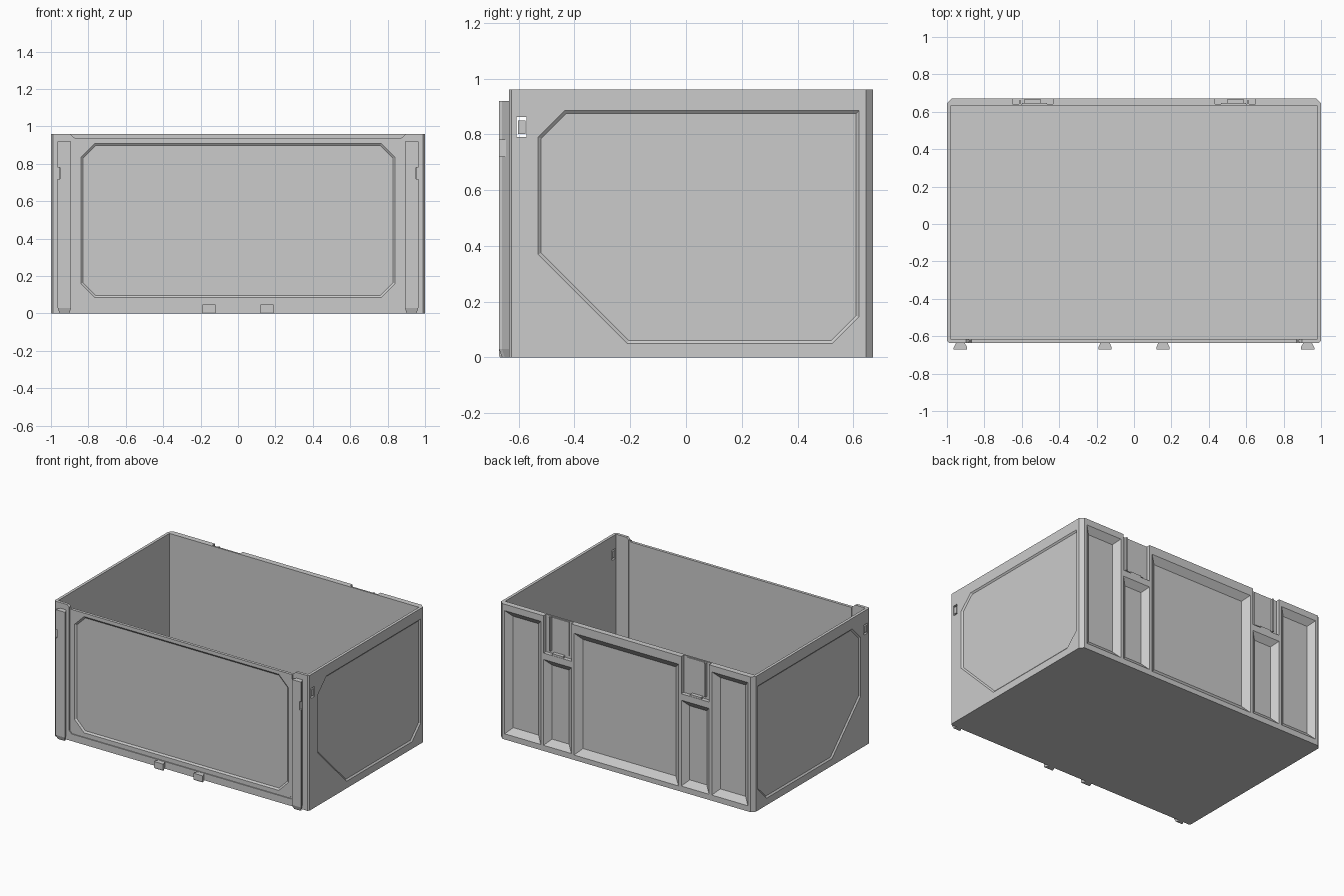
import bpy, bmesh
from mathutils import Vector

if "Cube" in bpy.data.objects:
    bpy.data.objects.remove(bpy.data.objects["Cube"])


def loft(name, rings):
    """Closed solid through rings of equal point count."""
    bm = bmesh.new()
    vs = [[bm.verts.new(p) for p in r] for r in rings]
    n = len(vs[0])
    for a, b in zip(vs, vs[1:]):
        for i in range(n):
            bm.faces.new((a[i], a[(i + 1) % n], b[(i + 1) % n], b[i]))
    bm.faces.new(vs[0])
    bm.faces.new(vs[-1])
    bmesh.ops.recalc_face_normals(bm, faces=bm.faces)
    me = bpy.data.meshes.new(name)
    bm.to_mesh(me)
    bm.free()
    ob = bpy.data.objects.new(name, me)
    bpy.context.collection.objects.link(ob)
    return ob


def box(name, x0, x1, y0, y1, z0, z1):
    base = [(x0, y0), (x1, y0), (x1, y1), (x0, y1)]
    return loft(name, [[(x, y, z) for x, y in base] for z in (z0, z1)])


def cut(ob, cutter):
    m = ob.modifiers.new("cut", 'BOOLEAN')
    m.operation, m.solver, m.object = 'DIFFERENCE', 'EXACT', cutter
    bpy.context.view_layer.objects.active = ob
    bpy.ops.object.modifier_apply(modifier=m.name)
    bpy.data.objects.remove(cutter)


def inset(poly, d):
    """Offset a counter-clockwise polygon inwards by d."""
    out, n = [], len(poly)
    for i in range(n):
        a, b, c = (Vector(poly[(i + k) % n]) for k in (-1, 0, 1))
        e, f = (b - a).normalized(), (c - b).normalized()
        n1, n2 = Vector((-e.y, e.x)), Vector((-f.y, f.x))
        out.append(tuple(b + (n1 + n2) * d / (1 + n1.dot(n2))))
    return out


def recess(ob, poly, face, inward, depth, slope, place):
    """Sunken panel with sloped sides; place(u, v, w) maps to 3D."""
    e = 0.01
    outer = inset(poly, -slope * e / depth)
    inner = inset(poly, slope)
    cut(ob, loft("cutter", [[place(u, v, face - inward * e) for u, v in outer],
                            [place(u, v, face + inward * depth) for u, v in inner]]))


def on_y(u, v, w):
    return (u, w, v)


def on_x(u, v, w):
    return (w, u, v)


def rect(u0, u1, v0, v1):
    return [(u0, v0), (u1, v0), (u1, v1), (u0, v1)]


# Open-topped crate shell with chamfered vertical corners
plan = [(-.99, -.635), (.99, -.635), (1, -.625), (1, .645),
        (.975, .67), (-.975, .67), (-1, .645), (-1, -.625)]
crate = loft("crate_body", [[(x, y, z) for x, y in plan] for z in (0, .96)])
cut(crate, box("cutter", -.98, .98, -.615, .63, .02, 1.1))

# Lowered front rim between the corner posts
rim = [(-.87, .935), (.87, .935), (.91, .97), (-.91, .97)]
cut(crate, loft("cutter", [[(x, y, z) for x, z in rim] for y in (-.7, -.6)]))

# Seam around the front door, outside and inside
seam = [(-.87, .97), (-.882, .97), (-.882, .07), (-.862, .05), (.862, .05), (.882, .07),
        (.882, .97), (.87, .97), (.87, .076), (.856, .062), (-.856, .062), (-.87, .076)]
cut(crate, loft("cutter", [[(x, y, z) for x, z in seam] for y in (-.66, -.628)]))
for s in (-1, 1):
    cut(crate, box("cutter", s * .87, s * .882, -.621, -.6, .04, 1))

# Octagonal front panel
octagon = [(-.765, .085), (.765, .085), (.84, .16), (.84, .835),
           (.765, .91), (-.765, .91), (-.84, .835), (-.84, .16)]
recess(crate, octagon, -.635, 1, .009, .012, on_y)

# Side panels with large lower-front corner cut
side = [(-.21, .05), (.525, .05), (.62, .145), (.62, .885),
        (-.435, .885), (-.53, .79), (-.53, .37)]
for s in (-1, 1):
    recess(crate, side, s, -s, .009, .011, on_x)

# Latch holes through both sides
cut(crate, box("cutter", -1.1, 1.1, -.607, -.571, .79, .862))

# Back pockets and latch slots
recess(crate, rect(-.41, .41, .035, .90), .67, -1, .035, .045, on_y)
for s in (-1, 1):
    for x0, x1, z0, z1 in ((.672, .955, .04, .915), (.432, .65, .04, .65)):
        a, b = sorted((s * x0, s * x1))
        recess(crate, rect(a, b, z0, z1), .67, -1, .035, .042, on_y)
    cut(crate, box("cutter", s * .432, s * .65, .642, .7, .695, 1))

for s, tag in ((-1, "left"), (1, "right")):
    # Blocks filling the middle of the side latch holes
    box("side_latch_" + tag, s * .981, s * .998, -.602, -.576, .802, .85)
    # Guide plate, strip and catch inside each back slot
    box("slot_plate_" + tag, s * .465, s * .60, .64, .648, .715, .955)
    box("slot_guide_" + tag, s * .605, s * .615, .64, .66, .715, .955)
    box("slot_catch_" + tag, s * .50, s * .585, .64, .668, .69, .708)


def dovetail(name, cx, neck, wide, top, foot):
    """Upright dovetail rail on the front face with a chamfered foot."""
    def ring(z, t):
        n, w, y = neck - t, wide - t, -.67 + t
        return [(cx + n, -.63, z), (cx + w, -.66 + t, z), (cx + w, y, z),
                (cx - w, y, z), (cx - w, -.66 + t, z), (cx - n, -.63, z)]
    return loft(name, [ring(0, foot * .35), ring(foot, 0), ring(top, 0)])


# Front rails with a side notch, and small lower lugs
for s, tag in ((-1, "left"), (1, "right")):
    rail = dovetail("front_rail_" + tag, s * .928, .02, .036, .92, .03)
    cut(rail, box("cutter", s * .953, s * .98, -.69, -.645, .72, .78))
    dovetail("front_lug_" + tag, s * .155, .022, .036, .048, .008)
